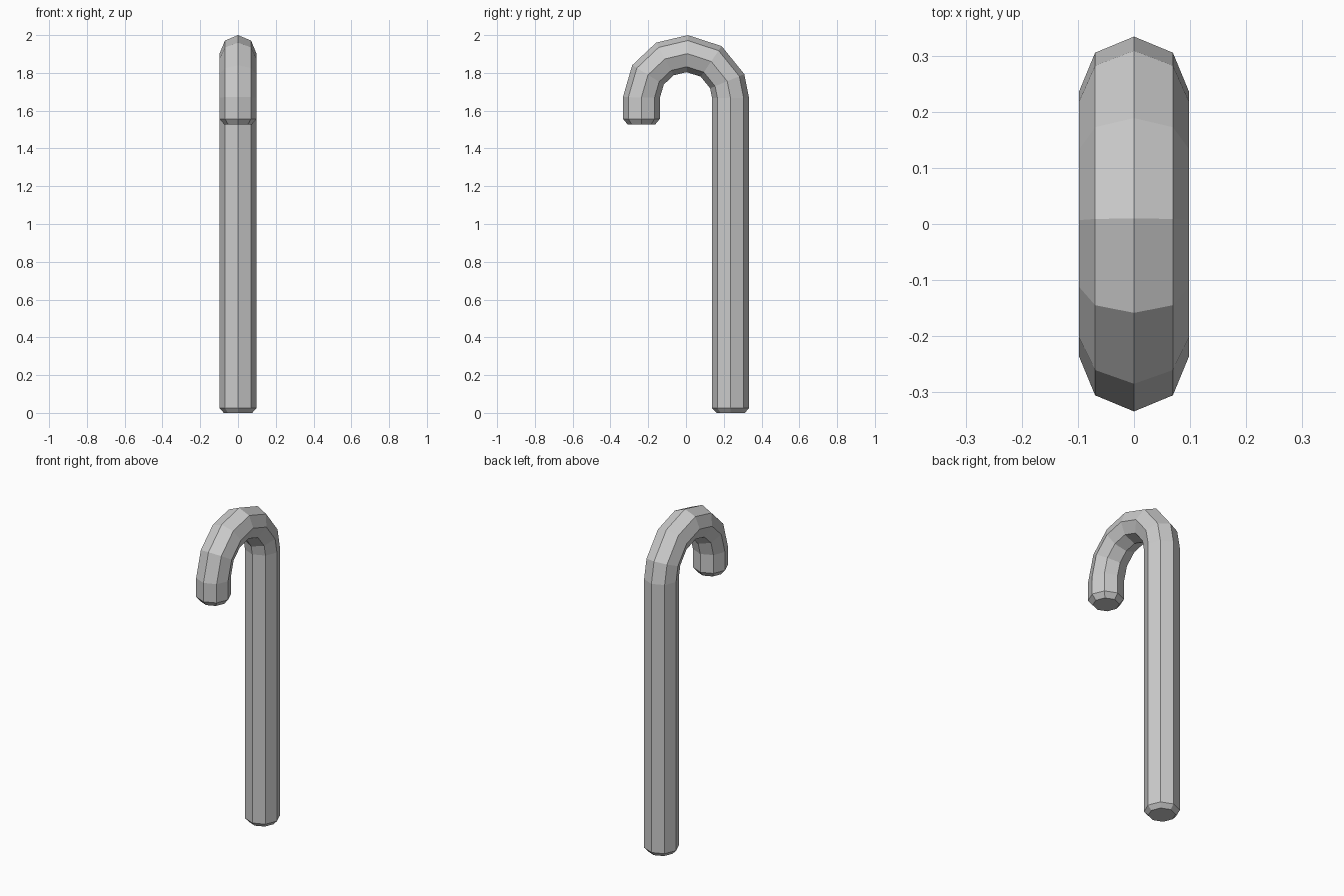
import bpy, bmesh
from math import sin, cos, pi, radians

if "Cube" in bpy.data.objects:
    bpy.data.objects.remove(bpy.data.objects["Cube"])

R = 0.098       # tube radius
BEND = 0.236    # radius of the hook's centre line
BEND_Z = 1.666  # height of the hook's centre
SIDES = 8

# Centre-line stations: (y, z, outward direction angle in the yz plane, radius)
stations = [(BEND, 0.0, 0, 0.075), (BEND, 0.025, 0, R)]
for deg in (0, 22.4, 55.6, 88.3, 118.3, 148.5, 179):
    a = radians(deg)
    stations.append((BEND * cos(a), BEND_Z + BEND * sin(a), a, R))
stations += [(-BEND, 1.557, pi, R), (-BEND, 1.527, pi, 0.073)]

# Sweep an octagon along the stations
bm = bmesh.new()
rings = []
for y, z, a, r in stations:
    ring = []
    for i in range(SIDES):
        t = 2 * pi * i / SIDES
        out = r * cos(t)
        ring.append(bm.verts.new((r * sin(t), y + out * cos(a), z + out * sin(a))))
    rings.append(ring)
for lower, upper in zip(rings, rings[1:]):
    for i in range(SIDES):
        j = (i + 1) % SIDES
        bm.faces.new((lower[i], lower[j], upper[j], upper[i]))

# End caps
bm.faces.new(rings[0])
bm.faces.new(rings[-1])
bmesh.ops.recalc_face_normals(bm, faces=bm.faces)

mesh = bpy.data.meshes.new("hooked_cane")
bm.to_mesh(mesh)
bm.free()
bpy.context.collection.objects.link(bpy.data.objects.new("hooked_cane", mesh))
